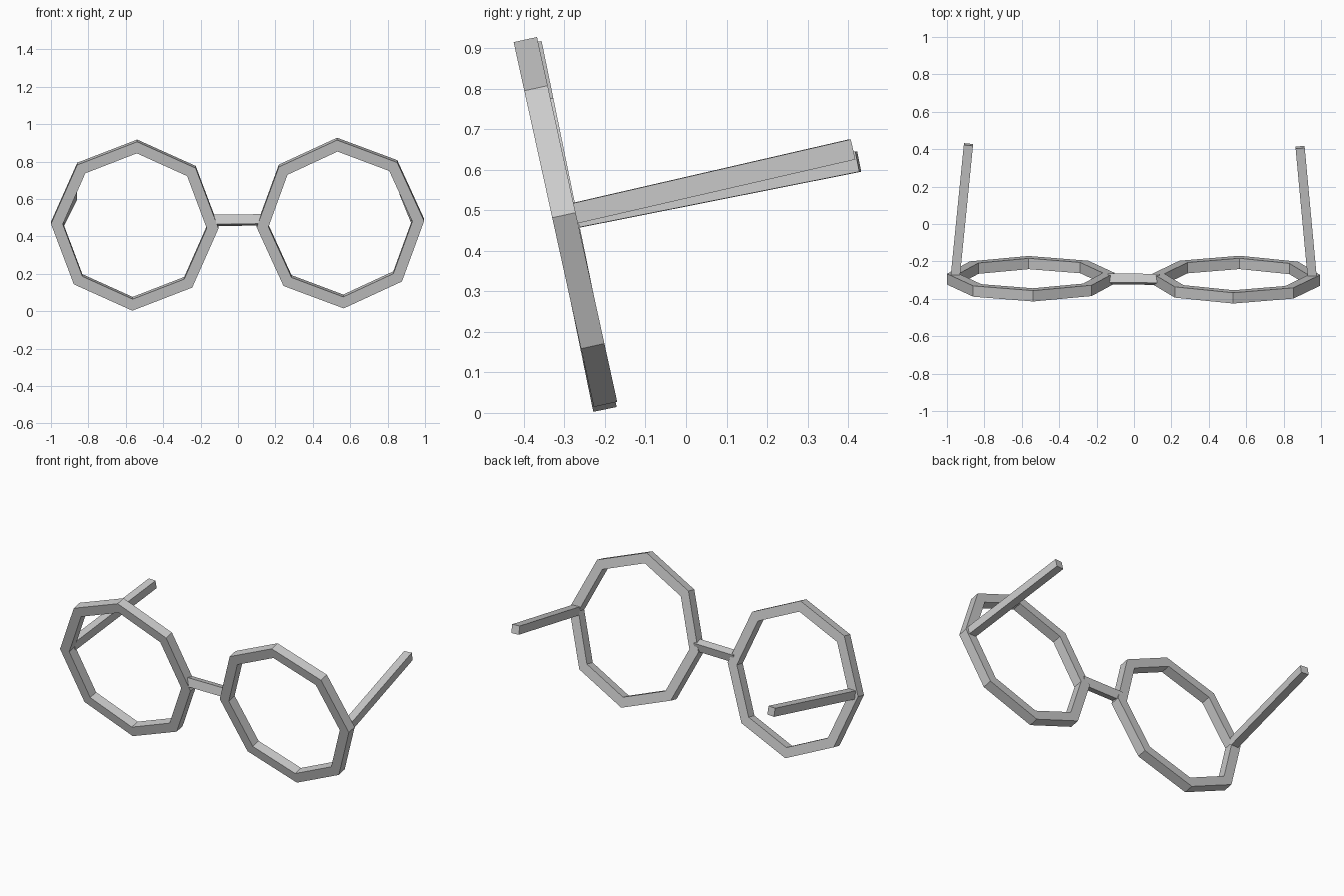
import bpy, bmesh
from math import sin, cos, pi, radians
from mathutils import Matrix, Vector

if "Cube" in bpy.data.objects:
    bpy.data.objects.remove(bpy.data.objects["Cube"])


def finish(name, bm):
    bmesh.ops.recalc_face_normals(bm, faces=bm.faces)
    mesh = bpy.data.meshes.new(name)
    bm.to_mesh(mesh)
    bm.free()
    obj = bpy.data.objects.new(name, mesh)
    bpy.context.collection.objects.link(obj)
    return obj


def rim(name, centre, pitch, roll, rx=0.448, rz=0.461, width=0.063, depth=0.059, sides=8):
    """Octagonal ring with a square section."""
    section = [(0, -depth / 2), (0, depth / 2), (width, depth / 2), (width, -depth / 2)]
    bm = bmesh.new()
    rings = []
    for i in range(sides):
        a = 2 * pi * i / sides
        rings.append([bm.verts.new(((rx - w) * cos(a), y, (rz - w) * sin(a))) for w, y in section])
    for i in range(sides):
        r, s = rings[i], rings[(i + 1) % sides]
        for j in range(4):
            k = (j + 1) % 4
            bm.faces.new((r[j], r[k], s[k], s[j]))
    m = (Matrix.Translation(centre) @ Matrix.Rotation(radians(pitch), 4, 'X')
         @ Matrix.Rotation(radians(roll), 4, 'Y'))
    bm.transform(m)
    return finish(name, bm)


def bar(name, start, end, width, height, twist=0):
    """Square bar running from start to end."""
    start, end = Vector(start), Vector(end)
    d = end - start
    bm = bmesh.new()
    bmesh.ops.create_cube(bm, size=1)
    bm.transform(Matrix.Translation((start + end) / 2)
                 @ d.to_track_quat('Y', 'Z').to_matrix().to_4x4()
                 @ Matrix.Rotation(radians(twist), 4, 'Y')
                 @ Matrix.Diagonal((width, d.length, height, 1)))
    return finish(name, bm)


# Lens rims, tipped forward at the top
rim("left_rim", (-0.552, -0.2925, 0.460), 11.6, 1.6)
rim("right_rim", (0.5475, -0.2975, 0.471), 12.4, -2.2)

# Bridge between the rims
bar("bridge", (-0.14, -0.294, 0.486), (0.135, -0.296, 0.488), 0.049, 0.052, -12)

# Temple arms, rising and converging towards the back
bar("left_arm", (-0.955, -0.275, 0.481), (-0.885, 0.425, 0.620), 0.049, 0.051)
bar("right_arm", (0.952, -0.277, 0.492), (0.888, 0.410, 0.650), 0.049, 0.051)
